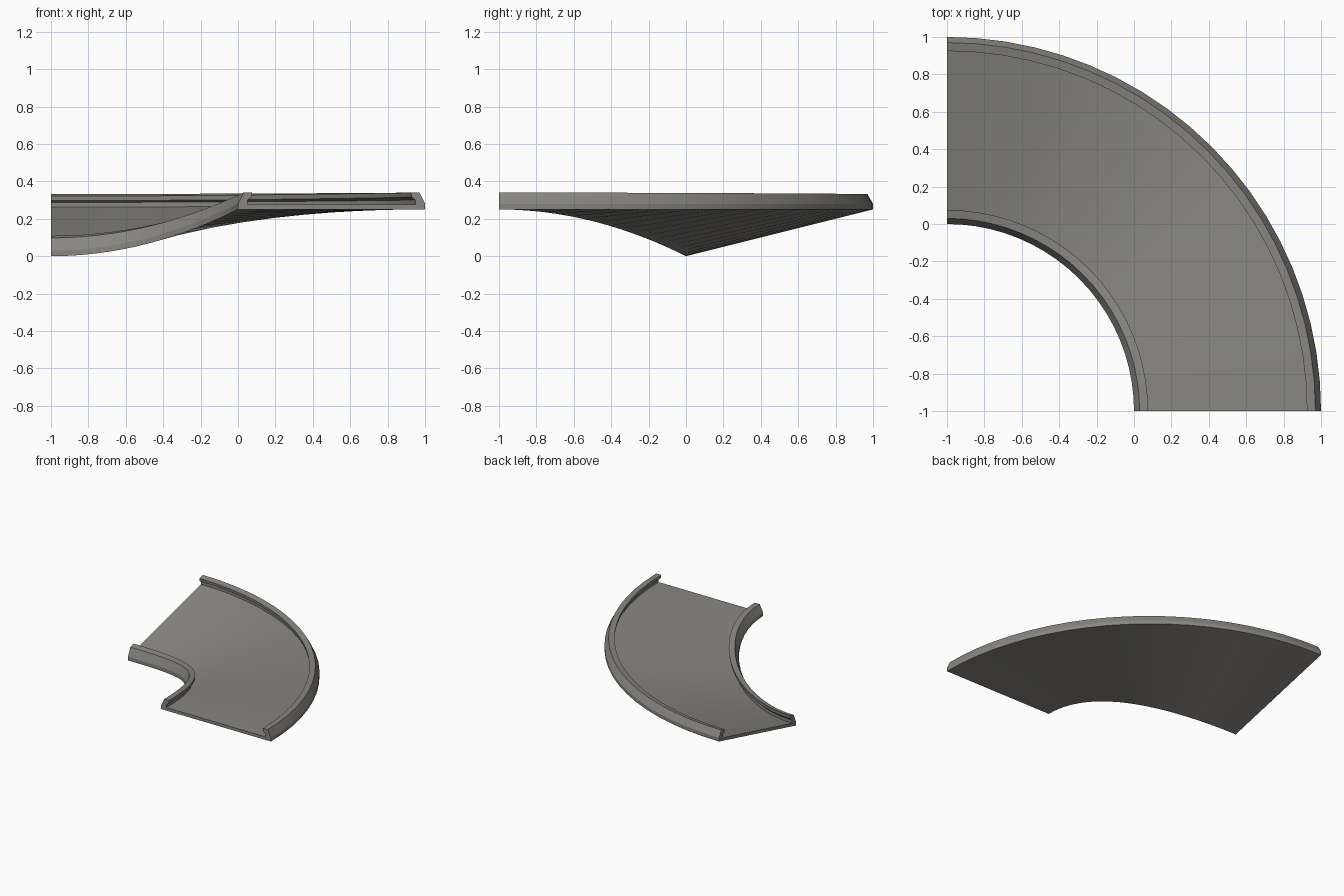
import bpy, bmesh, math

if "Cube" in bpy.data.objects:
    bpy.data.objects.remove(bpy.data.objects["Cube"])

SEG = 20            # steps around the quarter turn
RISE = 0.25         # outer edge height; the inner edge climbs up to it

grey = bpy.data.materials.new("warm grey")
grey.diffuse_color = (0.25, 0.24, 0.22, 1)
grey.use_nodes = True
grey.node_tree.nodes["Principled BSDF"].inputs["Base Color"].default_value = grey.diffuse_color

# One rail: (distance from edge, height above base), from edge foot over the lip to the deck
rail = [(0, 0), (0, 0.03), (0.03, 0.09), (0.075, 0.09), (0.072, 0.065),
        (0.05, 0.05), (0.05, 0.025)]
# Cross-section: inner rail, then mirrored outer rail; radius 1 to 2
section = [(1 + d, h) for d, h in rail] + [(2 - d, h) for d, h in reversed(rail)]


def base_height(r, t):
    """Banked base: tilted at the start, level at the end."""
    return RISE * ((r - 1) + (2 - r) * math.sin(t) ** 2)


# Sweep the section around the corner at (-1, -1)
bm = bmesh.new()
rings = []
for i in range(SEG + 1):
    t = math.pi / 2 * i / SEG
    rings.append([bm.verts.new((-1 + r * math.sin(t), -1 + r * math.cos(t),
                                base_height(r, t) + h)) for r, h in section])
n = len(section)
for a, b in zip(rings, rings[1:]):
    for j in range(n):
        k = (j + 1) % n
        bm.faces.new((a[j], a[k], b[k], b[j]))

# Close both ends
bm.faces.new(rings[0])
bm.faces.new(rings[-1])
bmesh.ops.recalc_face_normals(bm, faces=bm.faces[:])

mesh = bpy.data.meshes.new("banked_curve_track")
bm.to_mesh(mesh)
bm.free()
track = bpy.data.objects.new("banked_curve_track", mesh)
bpy.context.collection.objects.link(track)
mesh.materials.append(grey)

# Smooth along the sweep, sharp across the rail edges
bpy.context.view_layer.objects.active = track
track.select_set(True)
bpy.ops.object.shade_smooth_by_angle(angle=math.radians(20))
